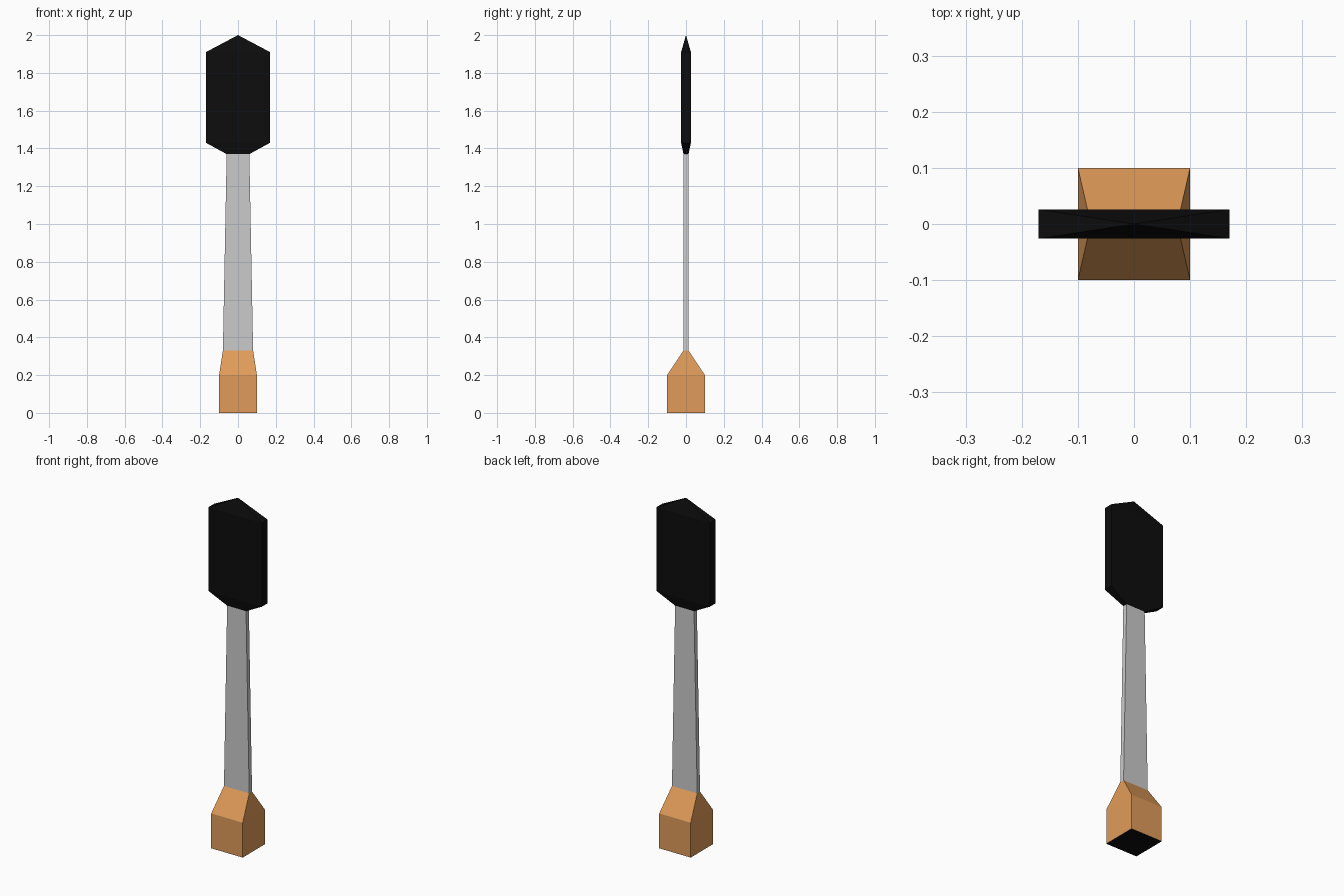
import bpy

if "Cube" in bpy.data.objects:
    bpy.data.objects.remove(bpy.data.objects["Cube"])


def material(name, colour):
    mat = bpy.data.materials.new(name)
    mat.diffuse_color = (*colour, 1)
    mat.use_nodes = True
    mat.node_tree.nodes["Principled BSDF"].inputs["Base Color"].default_value = mat.diffuse_color
    return mat


def loft(name, rings, mats=(), cap_mat=None, apex=None):
    """Stack rectangular rings (half_x, half_y, z); optional floor cap and apex."""
    verts, faces = [], []
    for hx, hy, z in rings:
        verts += [(-hx, -hy, z), (hx, -hy, z), (hx, hy, z), (-hx, hy, z)]
    for r in range(len(rings) - 1):
        for i in range(4):
            a, b = r * 4 + i, r * 4 + (i + 1) % 4
            faces.append((a, b, b + 4, a + 4))
    if apex is not None:
        top = len(verts)
        verts.append((0, 0, apex))
        faces += [(top - 4 + i, top - 4 + (i + 1) % 4, top) for i in range(4)]
    if cap_mat is not None:
        faces.append((3, 2, 1, 0))
    mesh = bpy.data.meshes.new(name)
    mesh.from_pydata(verts, [], faces)
    for m in mats:
        mesh.materials.append(m)
    if cap_mat is not None:
        mesh.polygons[-1].material_index = cap_mat
    obj = bpy.data.objects.new(name, mesh)
    bpy.context.collection.objects.link(obj)
    return obj


orange = material("orange", (0.75, 0.33, 0.10))
black = material("black", (0.004, 0.004, 0.004))

# Square grip with a wedge-shaped shoulder and a dark underside
loft("handle", [(0.1, 0.1, 0), (0.1, 0.1, 0.2), (0.08, 0.013, 0.33)],
     (orange, black), cap_mat=1)

# Thin tapering bar
loft("shaft", [(0.08, 0.013, 0.33), (0.06, 0.013, 1.37)])

# Flat paddle head with a pointed top
loft("head", [(0.06, 0.013, 1.37), (0.17, 0.026, 1.43), (0.17, 0.026, 1.91)],
     (black,), apex=2.0)
